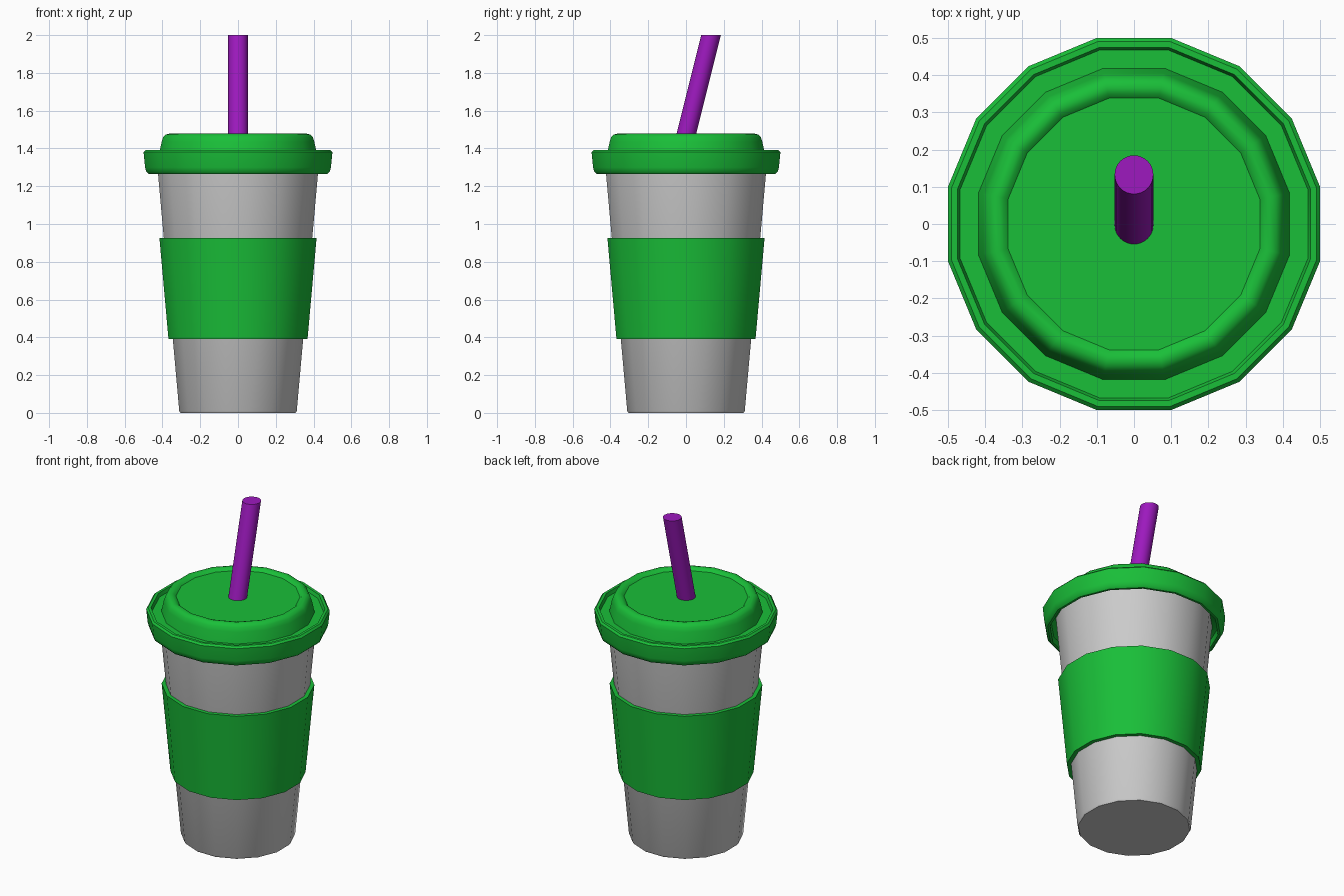
import bpy, bmesh, math
from mathutils import Matrix

if "Cube" in bpy.data.objects:
    bpy.data.objects.remove(bpy.data.objects["Cube"])

SIDES = 16
APOTHEM = math.cos(math.pi / SIDES)


def material(name, rgb):
    m = bpy.data.materials.new(name)
    m.diffuse_color = (*rgb, 1)
    m.use_nodes = True
    m.node_tree.nodes["Principled BSDF"].inputs["Base Color"].default_value = m.diffuse_color
    return m


def finish(name, bm, mat=None):
    bmesh.ops.recalc_face_normals(bm, faces=bm.faces)
    me = bpy.data.meshes.new(name)
    bm.to_mesh(me)
    bm.free()
    ob = bpy.data.objects.new(name, me)
    bpy.context.collection.objects.link(ob)
    if mat:
        me.materials.append(mat)
    bpy.ops.object.select_all(action='DESELECT')
    ob.select_set(True)
    bpy.context.view_layer.objects.active = ob
    bpy.ops.object.shade_smooth_by_angle(angle=math.radians(35))
    return ob


def lathe(name, profile, mat=None, closed=False):
    """Revolve (half width across flats, z) points; open profiles get end caps."""
    bm = bmesh.new()
    rings = []
    for w, z in profile:
        r = w / APOTHEM
        angles = [(i + 0.5) * math.tau / SIDES for i in range(SIDES)]
        rings.append([bm.verts.new((r * math.cos(a), r * math.sin(a), z)) for a in angles])
    pairs = list(zip(rings, rings[1:]))
    if closed:
        pairs.append((rings[-1], rings[0]))
    else:
        bm.faces.new(rings[0])
        bm.faces.new(rings[-1])
    for a, b in pairs:
        for i in range(SIDES):
            j = (i + 1) % SIDES
            bm.faces.new((a[i], a[j], b[j], b[i]))
    return finish(name, bm, mat)


green = material("green", (0.01, 0.52, 0.04))
purple = material("purple", (0.34, 0.01, 0.52))

# tapered cup body
lathe("cup", [(0.305, 0), (0.311, 0.01), (0.43, 1.34)])

# sleeve band around the cup
lathe("sleeve", [(0.342, 0.39), (0.368, 0.39), (0.416, 0.926), (0.39, 0.926)],
      green, closed=True)

# lid: hollow skirt, raised lip, groove, rounded dome and sunken disc
lathe("lid", [
    (0.425, 1.32), (0.455, 1.30), (0.46, 1.265), (0.473, 1.265),
    (0.486, 1.277), (0.492, 1.30), (0.5, 1.38), (0.49, 1.391),
    (0.474, 1.391), (0.467, 1.37), (0.418, 1.37), (0.404, 1.435),
    (0.396, 1.46), (0.382, 1.474), (0.365, 1.478), (0.35, 1.474), (0.338, 1.462),
], green)

# leaning straw, sheared so that its ends stay level
bm = bmesh.new()
z0, z1, slope = 1.44, 2.0, 0.25
bmesh.ops.create_cone(bm, cap_ends=True, segments=32, radius1=0.052, radius2=0.052,
                      depth=z1 - z0, matrix=Matrix.Translation((0, 0, (z0 + z1) / 2)))
for v in bm.verts:
    v.co.y += (v.co.z - 1.47) * slope
finish("straw", bm, purple)
